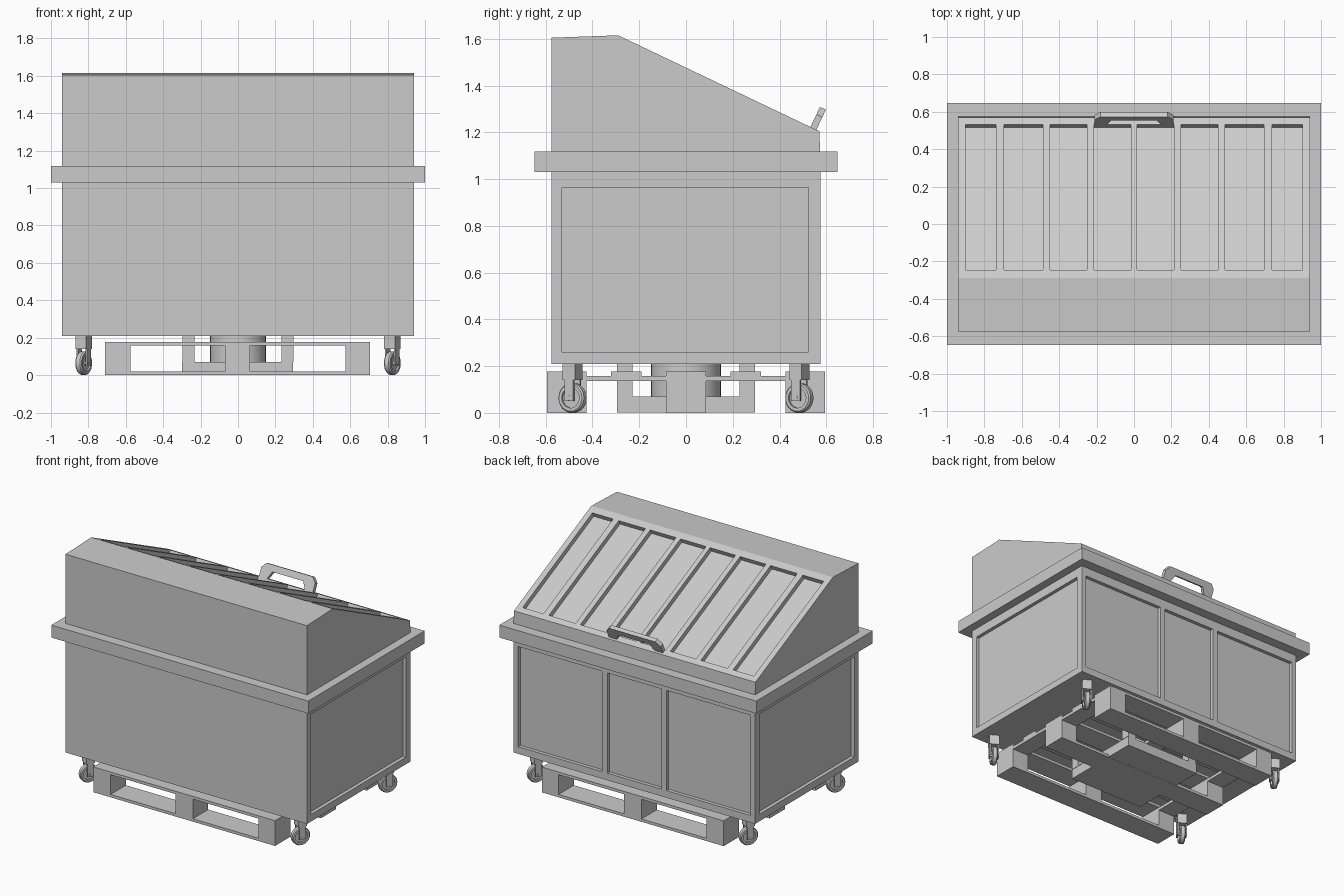
import bpy, bmesh, math
from mathutils import Matrix, Vector

if "Cube" in bpy.data.objects:
    bpy.data.objects.remove(bpy.data.objects["Cube"])


def finish(name, bm):
    bmesh.ops.recalc_face_normals(bm, faces=bm.faces)
    me = bpy.data.meshes.new(name)
    bm.to_mesh(me)
    bm.free()
    ob = bpy.data.objects.new(name, me)
    bpy.context.collection.objects.link(ob)
    return ob


def add_box(bm, x0, x1, y0, y1, z0, z1, mat=Matrix()):
    m = (mat @ Matrix.Translation(((x0 + x1) / 2, (y0 + y1) / 2, (z0 + z1) / 2))
         @ Matrix.Diagonal((x1 - x0, y1 - y0, z1 - z0, 1)))
    bmesh.ops.create_cube(bm, size=1, matrix=m)


def boxes(name, items, mat=Matrix()):
    bm = bmesh.new()
    for b in items:
        add_box(bm, *b, mat)
    return finish(name, bm)


def prism(name, pts, offset):
    bm = bmesh.new()
    f = bm.faces.new([bm.verts.new(p) for p in pts])
    r = bmesh.ops.extrude_face_region(bm, geom=[f])
    vs = [v for v in r["geom"] if isinstance(v, bmesh.types.BMVert)]
    bmesh.ops.translate(bm, vec=offset, verts=vs)
    return finish(name, bm)


def carve(ob, cutter):
    mod = ob.modifiers.new("recess", 'BOOLEAN')
    mod.operation = 'DIFFERENCE'
    mod.solver = 'EXACT'
    mod.object = cutter
    bpy.context.view_layer.objects.active = ob
    bpy.ops.object.modifier_apply(modifier=mod.name)
    bpy.data.objects.remove(cutter)


def lathe(name, profile, mat, n=24):
    # closed (x, r) profile revolved around the x axis
    bm = bmesh.new()
    rings = []
    for i in range(n):
        a = math.tau * i / n
        rings.append([bm.verts.new(mat @ Vector((x, r * math.cos(a), r * math.sin(a))))
                      for x, r in profile])
    k = len(profile)
    for i in range(n):
        p, q = rings[i], rings[(i + 1) % n]
        for j in range(k):
            bm.faces.new((p[j], q[j], q[(j + 1) % k], p[(j + 1) % k]))
    for f in bm.faces:
        f.smooth = True
    ob = finish(name, bm)
    bpy.ops.object.select_all(action='DESELECT')
    ob.select_set(True)
    bpy.context.view_layer.objects.active = ob
    bpy.ops.object.shade_smooth_by_angle(angle=math.radians(35))
    return ob


# container body with recessed side and back panels
W, D, dep = 0.94, 0.575, 0.025
body = boxes("container_body", [(-W, W, -D, D, 0.21, 1.05)])
z0, z1 = 0.26, 0.965
carve(body, boxes("panel_cutter",
    [(s * W - dep, s * W + dep, -0.53, 0.525, z0, z1) for s in (-1, 1)] +
    [(a, b, D - dep, D + dep, z0, z1) for a, b in ((-0.905, -0.25), (-0.21, 0.21), (0.25, 0.905))]))

# rim
boxes("rim", [(-1, 1, -0.647, 0.647, 1.03, 1.118)])

# sloped lid with eight recessed panels
prof = [(-D, 1.1), (-D, 1.605), (-0.29, 1.615), (0.57, 1.205), (D, 1.1)]
lid = prism("sloped_lid", [(-W, y, z) for y, z in prof], (2 * W, 0, 0))
slope = math.atan2(0.41, 0.86)
frame = Matrix.Translation((0, 0.143, 1.615 - 0.433 * 0.41 / 0.86)) @ Matrix.Rotation(-slope, 4, 'X')
half = 0.388 / math.cos(slope)
spans = [(0.016, 0.214), (0.25, 0.45), (0.487, 0.695), (0.738, 0.90)]
spans += [(-b, -a) for a, b in spans]
carve(lid, boxes("lid_cutter", [(a, b, -half, half, -0.033, 0.05) for a, b in spans], frame))

# lid handle, an arch standing square to the slope
outline = [(-0.21, -0.005), (-0.21, 0.06), (-0.18, 0.095), (0.18, 0.095), (0.21, 0.06), (0.21, -0.005),
           (0.15, -0.005), (0.12, 0.05), (-0.12, 0.05), (-0.15, -0.005)]
base = Matrix.Translation((0, 0.545, 1.217)) @ Matrix.Rotation(-slope, 4, 'X')
handle = prism("lid_handle", [(x, -0.014, z) for x, z in outline], (0, 0.028, 0))
handle.matrix_world = base

# swivelled casters
for sx in (-1, 1):
    for sy in (-1, 1):
        tag = ("left" if sx < 0 else "right") + ("_front" if sy < 0 else "_back")
        m = Matrix.Translation((sx * 0.825, sy * 0.485, 0)) @ Matrix.Rotation(math.radians(-30), 4, 'Z')
        boxes("caster_fork_" + tag, [(-0.033, 0.033, -0.03, 0.03, 0.14, 0.212),
                                     (-0.033, -0.023, -0.022, 0.022, 0.05, 0.145),
                                     (0.023, 0.033, -0.022, 0.022, 0.05, 0.145)], m)
        hub = m @ Matrix.Translation((0, 0, 0.064))
        lathe("caster_tyre_" + tag, [(-0.019, 0.043), (-0.019, 0.057), (-0.012, 0.063),
                                     (0.012, 0.063), (0.019, 0.057), (0.019, 0.043)], hub)
        lathe("caster_hub_" + tag, [(-0.008, 0.005), (-0.008, 0.044), (0.008, 0.044), (0.008, 0.005)], hub)
        lathe("caster_axle_" + tag, [(-0.034, 0.001), (-0.034, 0.01), (0.034, 0.01), (0.034, 0.001)], hub, 12)

# pallet: runners, blocks, cross boards and deck boards
rows = [(-0.595, -0.425), (-0.085, 0.085), (0.425, 0.595)]
cols = [(-0.71, -0.575), (-0.07, 0.065), (0.575, 0.705)]
boxes("pallet_runners", [(-0.71, 0.705, a, b, 0, 0.02) for a, b in rows])
boxes("pallet_blocks", [(c, d, a, b, 0.02, 0.136) for a, b in rows for c, d in cols])
boxes("pallet_cross_boards", [(c, d, -0.595, 0.595, 0.136, 0.158) for c, d in cols])
boxes("pallet_deck_boards", [(-0.71, 0.705, a, b, 0.158, 0.178)
                             for a, b in rows + [(-0.32, -0.19), (0.19, 0.32)]])

# central support under the container: base slab, corner posts and column
boxes("support_base", [(-0.3, 0.295, -0.295, 0.295, 0.001, 0.07)])
boxes("support_posts", [(sx * 0.265 - 0.033, sx * 0.265 + 0.033, sy * 0.262 - 0.033, sy * 0.262 + 0.033, 0.07, 0.21)
                        for sx in (-1, 1) for sy in (-1, 1)])
lathe("support_column", [(0.07, 0.001), (0.07, 0.15), (0.21, 0.15), (0.21, 0.001)],
      Matrix.Rotation(-math.pi / 2, 4, 'Y'), 32)
